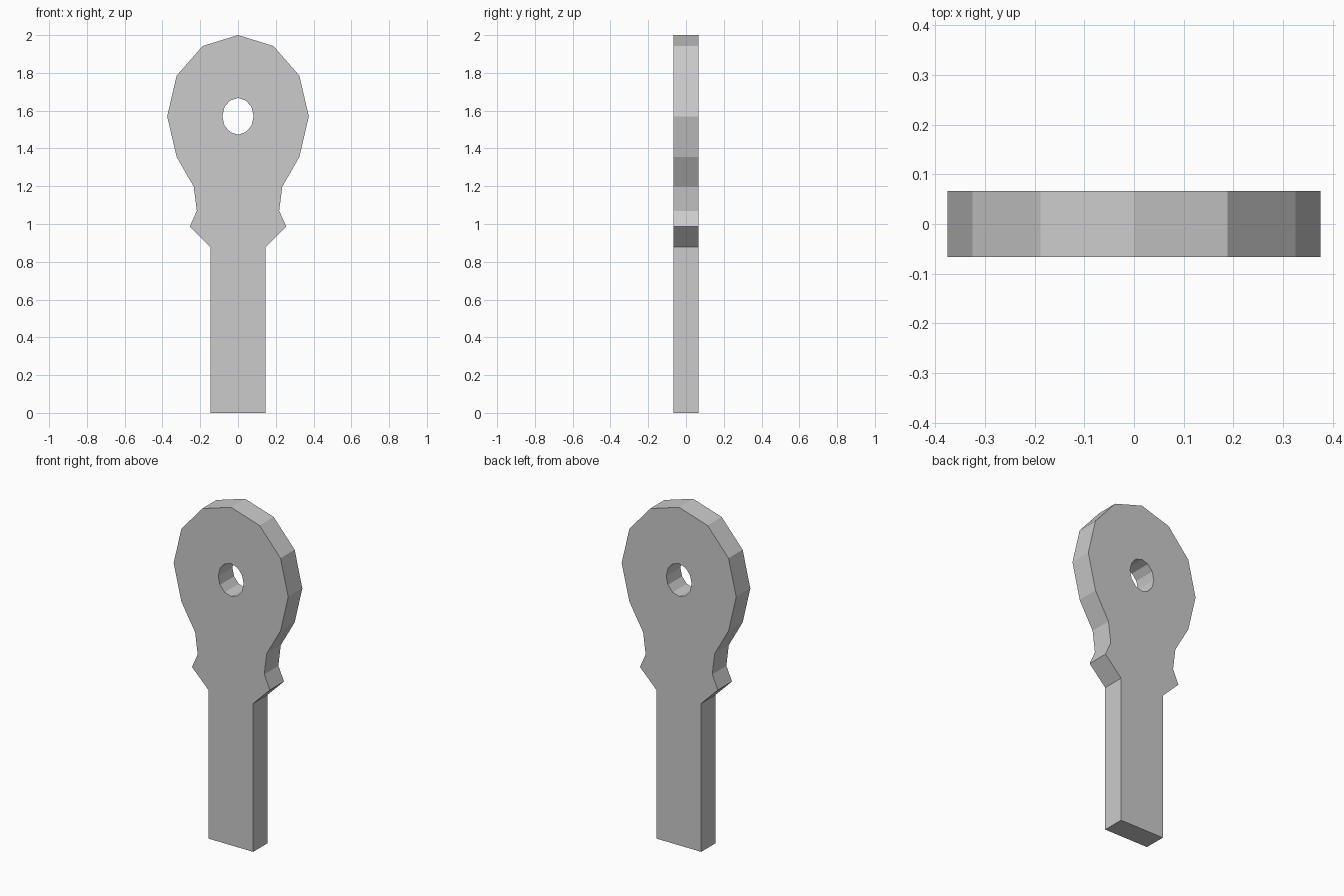
import bpy, bmesh
from math import sin, cos, radians

if "Cube" in bpy.data.objects:
    bpy.data.objects.remove(bpy.data.objects["Cube"])

HALF_T = 0.066   # half thickness
CZ = 1.57        # centre height of head and hole


def ellipse(rx, rz, degrees):
    return [(rx * cos(radians(a)), CZ + rz * sin(radians(a))) for a in degrees]


# Right half of the outline: shaft, collar, neck, then faceted head
right = [(0.146, 0), (0.146, 0.878), (0.255, 0.987), (0.218, 1.07), (0.234, 1.197)]
right += ellipse(0.375, 0.43, range(-30, 90, 30))
outline = right + [(0, 2.0)] + [(-x, z) for x, z in reversed(right)]

# Round hole through the head
hole = ellipse(0.083, 0.097, range(0, 360, 30))

# Fill the profile and extrude it to thickness
bm = bmesh.new()
edges = []
for loop in (outline, hole):
    vs = [bm.verts.new((x, -HALF_T, z)) for x, z in loop]
    edges += [bm.edges.new((a, b)) for a, b in zip(vs, vs[1:] + vs[:1])]
bmesh.ops.triangle_fill(bm, edges=edges, use_beauty=True, normal=(0, -1, 0))
ext = bmesh.ops.extrude_face_region(bm, geom=bm.faces[:], use_keep_orig=True)
moved = [g for g in ext["geom"] if isinstance(g, bmesh.types.BMVert)]
bmesh.ops.translate(bm, verts=moved, vec=(0, 2 * HALF_T, 0))
bmesh.ops.recalc_face_normals(bm, faces=bm.faces[:])

mesh = bpy.data.meshes.new("flat_key_blank")
bm.to_mesh(mesh)
bm.free()
bpy.context.collection.objects.link(bpy.data.objects.new("flat_key_blank", mesh))
